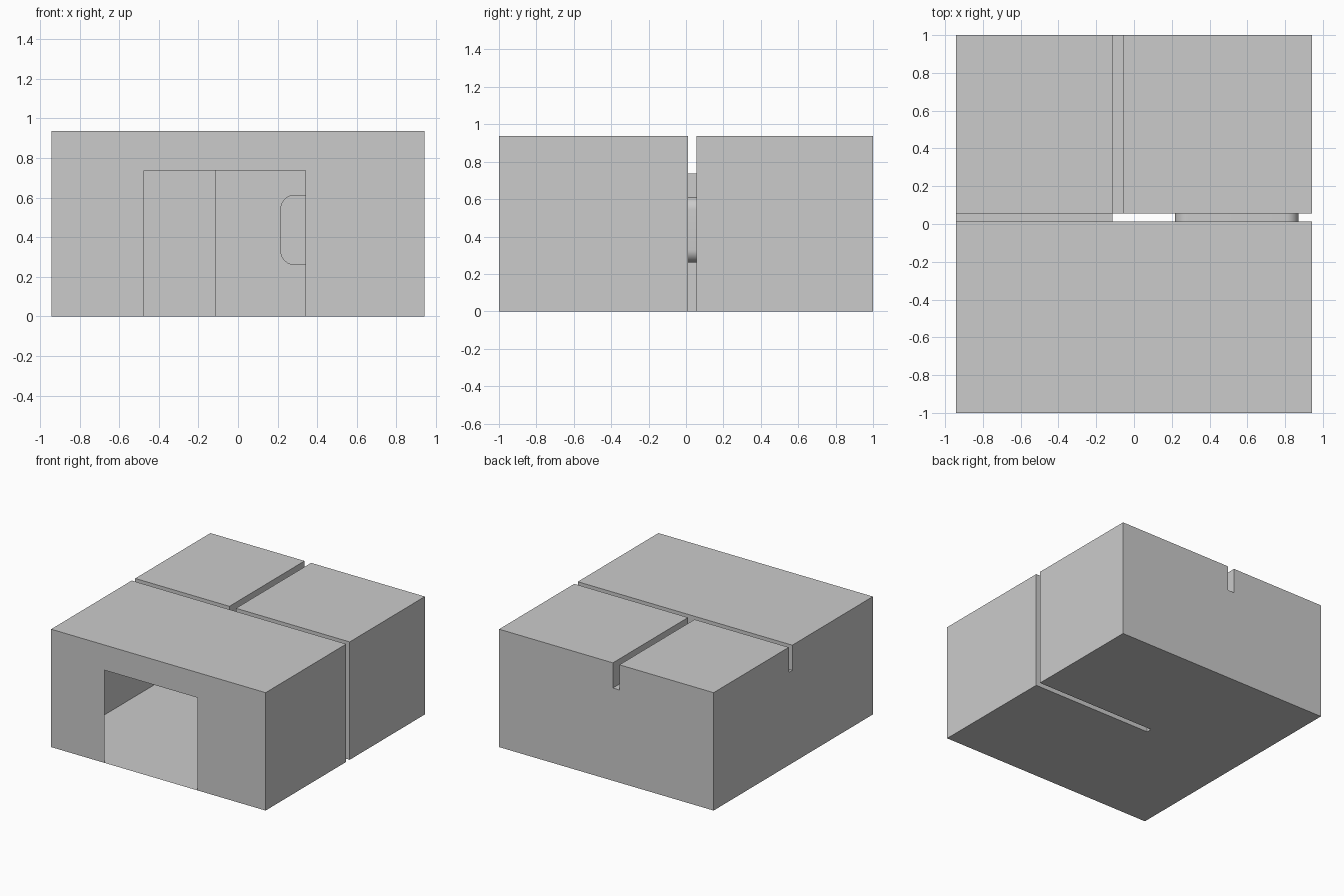
import bpy, bmesh, math

if "Cube" in bpy.data.objects:
    bpy.data.objects.remove(bpy.data.objects["Cube"])

X, Y, H = 0.943, 1.0, 0.937          # outer half sizes and height
DOOR_Z = 0.737                       # head height of all door openings
WALL_Y0, WALL_Y1 = 0.012, 0.056      # gap between front and back rooms
WALL_X0, WALL_X1 = -0.115, -0.057    # gap between the two back rooms


def prism(name, points, axis, lo, hi):
    """Extrude a closed profile along y (xz profile) or z (xy profile)."""
    bm = bmesh.new()
    place = (lambda p: (p[0], lo, p[1])) if axis == 'y' else (lambda p: (p[0], p[1], lo))
    face = bm.faces.new([bm.verts.new(place(p)) for p in points])
    ext = bmesh.ops.extrude_face_region(bm, geom=[face])
    move = (0, hi - lo, 0) if axis == 'y' else (0, 0, hi - lo)
    bmesh.ops.translate(bm, vec=move,
                        verts=[v for v in ext['geom'] if isinstance(v, bmesh.types.BMVert)])
    bmesh.ops.recalc_face_normals(bm, faces=bm.faces)
    mesh = bpy.data.meshes.new(name)
    bm.to_mesh(mesh)
    bm.free()
    obj = bpy.data.objects.new(name, mesh)
    bpy.context.collection.objects.link(obj)
    return obj


def rect(x0, x1, y0, y1):
    return [(x0, y0), (x1, y0), (x1, y1), (x0, y1)]


def rounded(x0, x1, z0, z1, r, steps=8):
    corners = [(x1 - r, z1 - r), (x0 + r, z1 - r), (x0 + r, z0 + r), (x1 - r, z0 + r)]
    return [(cx + r * math.cos(math.pi / 2 * (q + i / steps)),
             cz + r * math.sin(math.pi / 2 * (q + i / steps)))
            for q, (cx, cz) in enumerate(corners) for i in range(steps + 1)]


def subtract(target, cutter):
    mod = target.modifiers.new("cut", 'BOOLEAN')
    mod.operation = 'DIFFERENCE'
    mod.solver = 'EXACT'
    mod.object = cutter
    bpy.context.view_layer.objects.active = target
    bpy.ops.object.modifier_apply(modifier=mod.name)
    bpy.data.objects.remove(cutter)


# Outer envelope of the three rooms
rooms = prism("room_shell", rect(-X, X, -Y, Y), 'z', 0, H)

# Gap behind the front room: full height at right, only above the door head at left,
# with the rounded window tunnel left standing across it
cross_gap = prism("cross_wall_gap",
                  [(-1.2, DOOR_Z), (WALL_X0, DOOR_Z), (WALL_X0, -0.1), (1.2, -0.1),
                   (1.2, 1.1), (-1.2, 1.1)], 'y', WALL_Y0, WALL_Y1)
window = prism("window_tunnel", rounded(0.217, 0.87, 0.262, 0.612, 0.068), 'y', -0.2, 0.2)
subtract(cross_gap, window)
subtract(rooms, cross_gap)

# Gap between the back rooms, above their wide opening
back_gap = prism("back_wall_gap", rect(WALL_X0, WALL_X1, 0.03, 1.2), 'z', DOOR_Z, 1.1)
subtract(rooms, back_gap)

# Front doorway opened in the thin front wall
bm = bmesh.new()
bm.from_mesh(rooms.data)
for co, no in (((-0.475, 0, 0), (1, 0, 0)), ((0.342, 0, 0), (1, 0, 0)), ((0, 0, DOOR_Z), (0, 0, 1))):
    front = [f for f in bm.faces if f.calc_center_median().y < -Y + 0.001]
    geom = front + list({e for f in front for e in f.edges}) + list({v for f in front for v in f.verts})
    bmesh.ops.bisect_plane(bm, geom=geom, plane_co=co, plane_no=no, dist=1e-5)
door = []
for f in bm.faces:
    c = f.calc_center_median()
    if c.y < -Y + 0.001 and -0.475 < c.x < 0.342 and c.z < DOOR_Z:
        door.append(f)
bmesh.ops.delete(bm, geom=door, context='FACES')
bm.to_mesh(rooms.data)
bm.free()

# Smooth only the rounded window corners
bpy.ops.object.select_all(action='DESELECT')
rooms.select_set(True)
bpy.context.view_layer.objects.active = rooms
bpy.ops.object.shade_smooth_by_angle(angle=math.radians(30))
